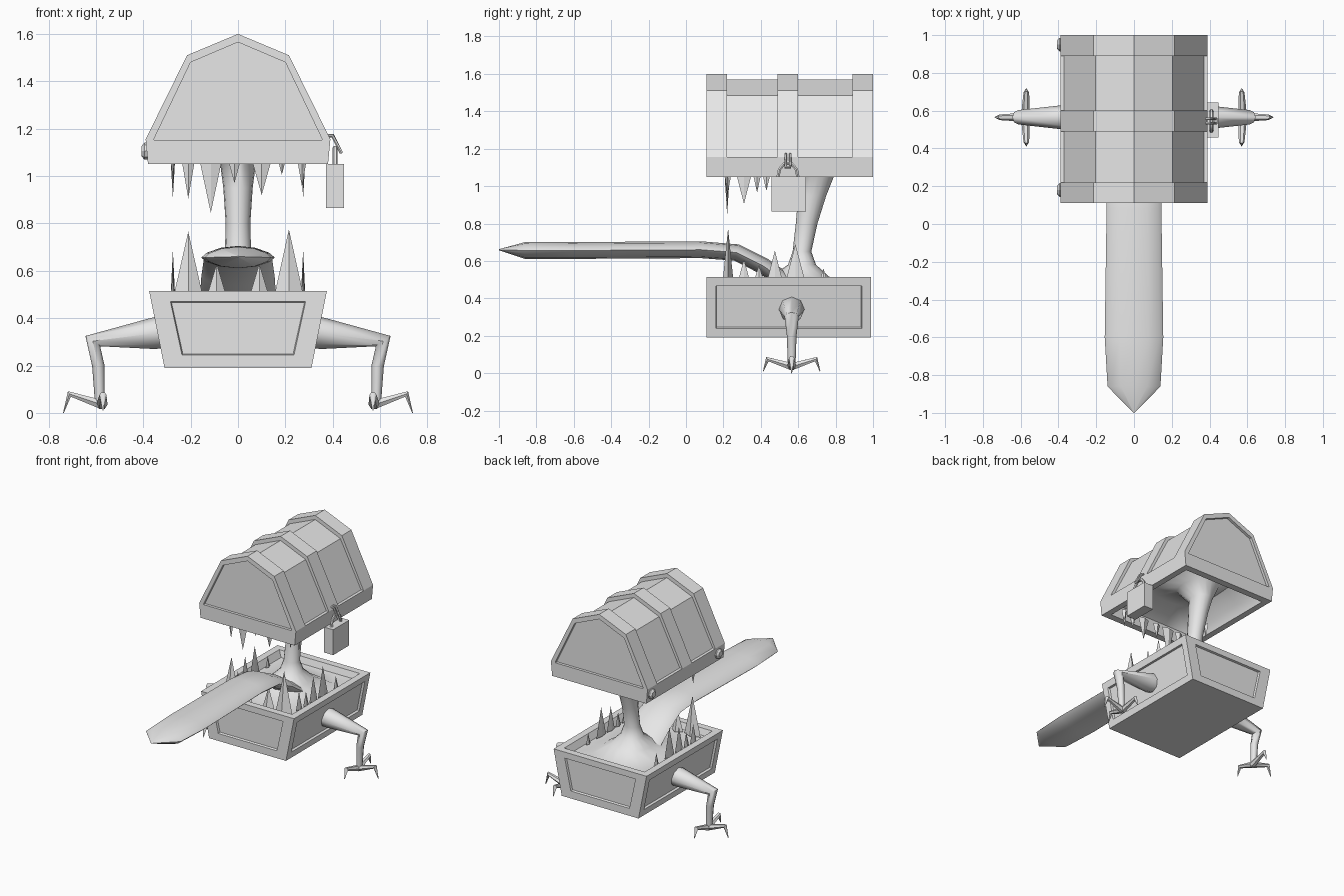
import bpy, bmesh, math
from mathutils import Vector

old = bpy.data.objects.get("Cube")
if old:
    bpy.data.objects.remove(old)

grey = bpy.data.materials.new("plain_grey")
grey.use_nodes = True
grey.diffuse_color = (0.8, 0.8, 0.8, 1)
grey.node_tree.nodes["Principled BSDF"].inputs["Base Color"].default_value = (0.8, 0.8, 0.8, 1)


def finish(name, bm, smooth=None, recalc=True):
    """Turn a bmesh into a named object, smooth below the given angle."""
    if recalc:
        bmesh.ops.recalc_face_normals(bm, faces=bm.faces)
    mesh = bpy.data.meshes.new(name)
    bm.to_mesh(mesh)
    bm.free()
    mesh.materials.append(grey)
    obj = bpy.data.objects.new(name, mesh)
    bpy.context.collection.objects.link(obj)
    if smooth:
        bpy.ops.object.select_all(action="DESELECT")
        obj.select_set(True)
        bpy.context.view_layer.objects.active = obj
        bpy.ops.object.shade_smooth_by_angle(angle=math.radians(smooth))
    return obj


def loft(rings, caps=True):
    """Bridge equal-length closed rings of points."""
    bm = bmesh.new()
    rows = [[bm.verts.new(p) for p in ring] for ring in rings]
    n = len(rows[0])
    for a, b in zip(rows, rows[1:]):
        for i in range(n):
            j = (i + 1) % n
            bm.faces.new((a[i], b[i], b[j], a[j]))
    if caps:
        bm.faces.new(rows[0])
        bm.faces.new(rows[-1][::-1])
    return bm


def tube(name, pts, sizes, side, sides=8, pinch=0.0, smooth=50):
    """Sweep an oval along a path; sizes are (half width, half height)."""
    pts = [Vector(p) for p in pts]
    rings = []
    for k, p in enumerate(pts):
        before = (p - pts[k - 1]).normalized() if k else Vector()
        after = (pts[k + 1] - p).normalized() if k + 1 < len(pts) else Vector()
        t = (before + after).normalized()
        s = Vector(side)
        s = (s - t * s.dot(t)).normalized()
        up = t.cross(s)
        w, h = sizes[k]
        ring = []
        for i in range(sides):
            a = math.tau * i / sides
            ring.append(p + s * w * math.cos(a) + up * h * math.sin(a) * abs(math.sin(a)) ** pinch)
        rings.append(ring)
    return finish(name, loft(rings), smooth)


def soft_rect(cy, z, rx, ry, square, n=16):
    """Ring between an ellipse (0) and a rectangle (1)."""
    ring = []
    for i in range(n):
        a = math.tau * i / n
        c, s = math.cos(a), math.sin(a)
        k = 1 + square * (1 / max(abs(c), abs(s)) - 1)
        ring.append((rx * c * k, cy + ry * s * k, z))
    return ring


# Lid: arched shell with three raised bands and recessed end panels
def arch(y, half):
    full = half + [(-x, z) for x, z in half[-2::-1]]
    return [(x, y, z) for x, z in full]


band = [(0.38, 1.05), (0.39, 1.155), (0.389, 1.157), (0.215, 1.51), (0, 1.6)]
plank = [(0.38, 1.05), (0.39, 1.155), (0.37, 1.156), (0.203, 1.485), (0, 1.57)]
panel = [(0.355, 1.152), (0.355, 1.154), (0.355, 1.156), (0.2, 1.48), (0, 1.565)]
lid_steps = [(0.13, panel), (0.11, panel), (0.11, band), (0.22, band), (0.22, plank),
             (0.49, plank), (0.49, band), (0.6, band), (0.6, plank), (0.89, plank),
             (0.89, band), (1.0, band), (1.0, panel), (0.98, panel)]
bm = loft([arch(y, half) for y, half in lid_steps])
under = [f for f in bm.faces if all(v.co.z < 1.051 for v in f.verts)]
bmesh.ops.delete(bm, geom=under, context="FACES")
finish("lid", bm)

# Base: tapered box, open on top, with a recessed panel on every side
bm = loft([[(sx * w, 0.55 + sy * 0.44, z) for sx, sy in ((1, 1), (-1, 1), (-1, -1), (1, -1))]
           for w, z in ((0.31, 0.19), (0.375, 0.515))])
bmesh.ops.recalc_face_normals(bm, faces=bm.faces)
top = [f for f in bm.faces if f.normal.z > 0.9]
bmesh.ops.delete(bm, geom=top, context="FACES_ONLY")
walls = [f for f in bm.faces if abs(f.normal.z) < 0.5]
bmesh.ops.inset_individual(bm, faces=walls, thickness=0.07, depth=0)
for f in walls:
    if abs(f.normal.y) > 0.9:
        for v in f.verts:
            v.co.x *= 0.89
bmesh.ops.inset_individual(bm, faces=walls, thickness=0.006, depth=-0.015)
finish("base", bm, recalc=False)

# Throat: rim and lining of the lid, neck, and lining of the base
throat = [
    (0.555, 1.05, 0.38, 0.445, 1), (0.555, 1.05, 0.335, 0.395, 1),
    (0.555, 1.13, 0.31, 0.375, 1), (0.6, 1.21, 0.22, 0.27, 0.6),
    (0.67, 1.15, 0.12, 0.15, 0.2), (0.7, 1.05, 0.075, 0.09, 0),
    (0.675, 0.95, 0.062, 0.075, 0), (0.645, 0.8, 0.052, 0.058, 0),
    (0.62, 0.65, 0.056, 0.05, 0), (0.62, 0.58, 0.08, 0.075, 0),
    (0.61, 0.52, 0.14, 0.15, 0.1), (0.58, 0.46, 0.23, 0.27, 0.5),
    (0.55, 0.47, 0.3, 0.375, 1), (0.55, 0.515, 0.325, 0.39, 1),
    (0.55, 0.515, 0.375, 0.44, 1)]
finish("throat", loft([soft_rect(*r) for r in throat], caps=False), 45, recalc=False)

# Tongue
path = [(0.64, 0.45), (0.52, 0.5), (0.41, 0.575), (0.27, 0.645), (0.08, 0.66),
        (-0.6, 0.656), (-0.86, 0.656), (-1.0, 0.66)]
widths = [0.15, 0.16, 0.155, 0.145, 0.145, 0.155, 0.14, 0.003]
tube("tongue", [(0, y, z) for y, z in path],
     [(w, min(0.045, w)) for w in widths], (1, 0, 0), sides=12, pinch=0.3)


# Legs with three clawed toes each
def toe(name, root, knuckle, tip, side):
    tube(name, [root, knuckle, tip], [(0.024, 0.022), (0.015, 0.015), (0.002, 0.002)], side, 6)


for label, sx in (("left", 1), ("right", -1)):
    leg = [(0.3, 0.345), (0.36, 0.335), (0.613, 0.303), (0.59, 0.2), (0.583, 0.03)]
    radii = [0.07, 0.066, 0.038, 0.026, 0.02]
    tube(label + "_leg", [(sx * x, 0.565, z) for x, z in leg],
         [(r, r) for r in radii], (0, 1, 0))
    root = (sx * 0.575, 0.565, 0.035)
    toe(label + "_outer_toe", root, (sx * 0.712, 0.565, 0.08), (sx * 0.737, 0.565, 0), (0, 1, 0))
    for end, sy in (("front", -1), ("back", 1)):
        toe(label + "_" + end + "_toe", root, (sx * 0.57, 0.565 + sy * 0.13, 0.075),
            (sx * 0.57, 0.565 + sy * 0.152, 0.01), (1, 0, 0))


# Teeth: thin pyramids in rows of (position, half width, tip height)
def tooth_row(name, teeth, place, along, thick, gum):
    across = Vector((along[1], along[0], 0))
    bm = bmesh.new()
    for pos, w, tip in teeth:
        c = Vector(place(pos))
        d = Vector(along) * w
        ring = [bm.verts.new(c + o + Vector((0, 0, gum)))
                for o in (d, across * thick, -d, -across * thick)]
        apex = bm.verts.new(c + Vector((0, 0, tip)))
        bm.faces.new(ring)
        for i in range(4):
            bm.faces.new((ring[i], ring[(i + 1) % 4], apex))
    finish(name, bm)


tooth_row("lower_front_teeth", [(-0.21, 0.065, 0.765), (-0.09, 0.045, 0.63),
          (0.09, 0.045, 0.63), (0.215, 0.065, 0.775)],
          lambda p: (p, 0.225, 0), (1, 0, 0), 0.03, 0.48)
tooth_row("upper_front_teeth", [(-0.21, 0.03, 0.905), (-0.115, 0.05, 0.845), (-0.015, 0.03, 0.97),
          (0.1, 0.045, 0.92), (0.185, 0.02, 1.005), (0.27, 0.022, 0.955)],
          lambda p: (p, 0.22, 0), (1, 0, 0), 0.015, 1.08)
for label, sx in (("left", 1), ("right", -1)):
    tooth_row(label + "_lower_teeth", [(0.31, 0.035, 0.61), (0.39, 0.03, 0.58), (0.475, 0.045, 0.655),
              (0.585, 0.055, 0.69), (0.735, 0.025, 0.56)],
              lambda p: (sx * 0.275, p, 0), (0, 1, 0), 0.01, 0.48)
    tooth_row(label + "_upper_teeth", [(0.225, 0.02, 0.97), (0.31, 0.045, 0.905), (0.38, 0.025, 0.965),
              (0.43, 0.025, 0.975)],
              lambda p: (sx * 0.275, p, 0), (0, 1, 0), 0.01, 1.08)

# Padlock with shackle and staple
bm = bmesh.new()
bmesh.ops.create_cube(bm, size=1)
for v in bm.verts:
    v.co = Vector((0.41 + v.co.x * 0.075, 0.55 + v.co.y * 0.185, 0.958 + v.co.z * 0.185))
finish("padlock_body", bm)
bow = [(0.49, 1.04), (0.5, 1.09), (0.525, 1.12), (0.565, 1.12), (0.59, 1.09), (0.6, 1.04)]
tube("padlock_shackle", [(0.41, y, z) for y, z in bow], [(0.01, 0.01)] * 6, (1, 0, 0), 6)
staple = [(0.375, 0.533, 1.17), (0.4, 0.533, 1.17), (0.435, 0.533, 1.1),
          (0.435, 0.557, 1.1), (0.4, 0.557, 1.17), (0.375, 0.557, 1.17)]
tube("padlock_staple", staple, [(0.008, 0.008)] * 6, (0.3, 0, 1), 6)

# Hinges
for label, y in (("front", 0.18), ("back", 0.95)):
    tube(label + "_hinge", [(-0.37, y, 1.105), (-0.395, y, 1.105), (-0.407, y, 1.105)],
         [(0.036, 0.036), (0.036, 0.036), (0.022, 0.022)], (0, 1, 0), 8, smooth=30)
